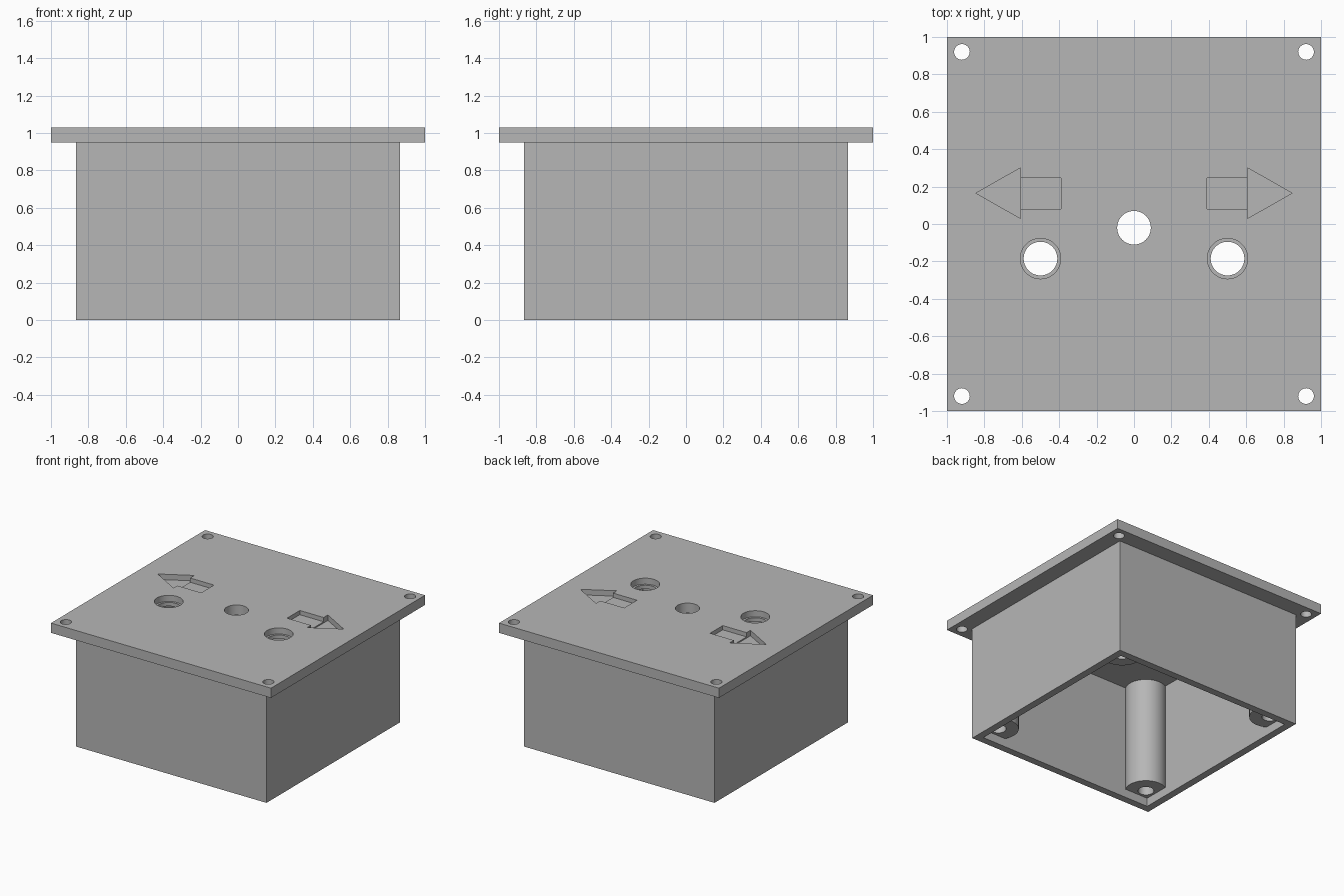
import bpy
import bmesh
from math import cos, sin, tau, radians

old = bpy.data.objects.get("Cube")
if old:
    bpy.data.objects.remove(old, do_unlink=True)

grey = bpy.data.materials.new("plain grey")
grey.use_nodes = True
colour = (0.47, 0.47, 0.47, 1)
grey.diffuse_color = colour
grey.node_tree.nodes["Principled BSDF"].inputs["Base Color"].default_value = colour


def prism(name, outline, low, high):
    """Extrude a flat outline from height low to height high."""
    bm = bmesh.new()
    face = bm.faces.new([bm.verts.new((x, y, low)) for x, y in outline])
    top = bmesh.ops.extrude_face_region(bm, geom=[face])["geom"]
    bmesh.ops.translate(bm, vec=(0, 0, high - low),
                        verts=[v for v in top if isinstance(v, bmesh.types.BMVert)])
    bmesh.ops.recalc_face_normals(bm, faces=bm.faces)
    mesh = bpy.data.meshes.new(name)
    bm.to_mesh(mesh)
    bm.free()
    mesh.materials.append(grey)
    obj = bpy.data.objects.new(name, mesh)
    bpy.context.collection.objects.link(obj)
    return obj


def rect(x0, x1, y0, y1):
    return [(x0, y0), (x1, y0), (x1, y1), (x0, y1)]


def square(half):
    return rect(-half, half, -half, half)


def circle(x, y, radius, sides=48):
    return [(x + radius * cos(tau * i / sides), y + radius * sin(tau * i / sides))
            for i in range(sides)]


def combine(target, tool, operation="DIFFERENCE"):
    """Apply a boolean to target and remove the tool."""
    mod = target.modifiers.new("shape", "BOOLEAN")
    mod.operation = operation
    mod.solver = "EXACT"
    mod.object = tool
    bpy.ops.object.select_all(action="DESELECT")
    bpy.context.view_layer.objects.active = target
    target.select_set(True)
    bpy.ops.object.modifier_apply(modifier=mod.name)
    bpy.data.objects.remove(tool, do_unlink=True)


BOX, WALL, POST, HOLE = 0.865, 0.06, 0.726, 0.92
UNDER, TOP = 0.95, 1.03
corners = [(sx, sy) for sx in (-1, 1) for sy in (-1, 1)]

# Box with an overhanging face plate
housing = prism("housing", square(BOX), 0, 1)
combine(housing, prism("face_plate", square(1), UNDER, TOP), "UNION")

# Open-bottomed cavity that leaves a screw post in each corner
cavity = prism("cavity", square(BOX - WALL), -0.2, UNDER)
for sx, sy in corners:
    combine(cavity, prism("post", circle(sx * POST, sy * POST, 0.155), 0.07, 1.2))
combine(housing, cavity)

# Blind screw holes in the posts, through holes in the plate corners
for sx, sy in corners:
    combine(housing, prism("screw_hole", circle(sx * POST, sy * POST, 0.06), -0.1, 0.45))
    combine(housing, prism("mount_hole", circle(sx * HOLE, sy * HOLE, 0.042, 32), 0.9, 1.1))

# Centre hole
combine(housing, prism("centre_hole", circle(0, -0.02, 0.09), 0.9, 1.1))

# Counterbored button holes and recessed arrows on both sides
for s in (-1, 1):
    combine(housing, prism("button_bore", circle(s * 0.5, -0.185, 0.108), 0.98, 1.1))
    combine(housing, prism("button_hole", circle(s * 0.5, -0.185, 0.09), 0.9, 1.1))
    head = [(s * 0.607, 0.03), (s * 0.845, 0.165), (s * 0.607, 0.30)]
    combine(housing, prism("arrow_head", head, TOP - 0.045, 1.1))
    combine(housing, prism("arrow_shaft", rect(s * 0.39, s * 0.615, 0.08, 0.245),
                           TOP - 0.035, 1.1))

bpy.ops.object.shade_smooth_by_angle(angle=radians(30))
